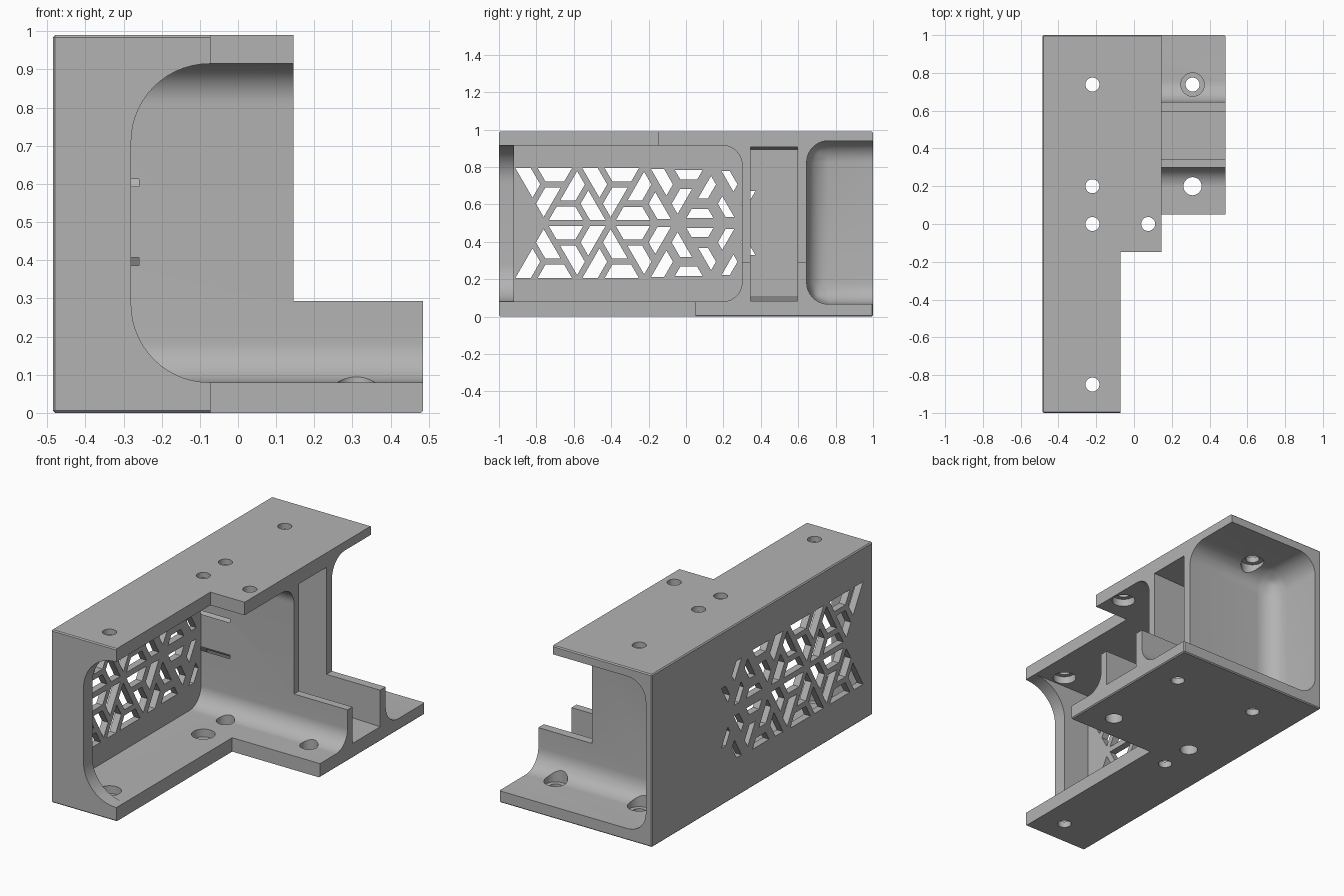
import bpy, bmesh
from math import pi, cos, sin
from mathutils import Vector

if "Cube" in bpy.data.objects:
    bpy.data.objects.remove(bpy.data.objects["Cube"])

W, L, H = 0.485, 1.0, 0.99      # half width, half length, height
SKIN = -0.445                   # inner face of the thin side wall

grey = bpy.data.materials.new("plain grey")
grey.use_nodes = True
colour = (0.45, 0.45, 0.45, 1)
grey.diffuse_color = colour
grey.node_tree.nodes["Principled BSDF"].inputs["Base Color"].default_value = colour


def add_prism(bm, pts, axis, lo, hi):
    """Extrude a 2D outline along one axis; the other two axes keep their order."""
    def place(p, t):
        v = list(p)
        v.insert(axis, t)
        return bm.verts.new(v)
    a = [place(p, lo) for p in pts]
    b = [place(p, hi) for p in pts]
    bm.faces.new(a)
    bm.faces.new(b[::-1])
    for i in range(len(a)):
        j = (i + 1) % len(a)
        bm.faces.new((a[j], a[i], b[i], b[j]))


def finish(name, bm):
    bmesh.ops.recalc_face_normals(bm, faces=bm.faces[:])
    me = bpy.data.meshes.new(name)
    bm.to_mesh(me)
    bm.free()
    me.materials.append(grey)
    ob = bpy.data.objects.new(name, me)
    bpy.context.collection.objects.link(ob)
    return ob


def box(name, x, y, z, bevel=0, segments=1):
    bm = bmesh.new()
    add_prism(bm, [(x[0], y[0]), (x[1], y[0]), (x[1], y[1]), (x[0], y[1])], 2, *z)
    if bevel:
        bmesh.ops.bevel(bm, geom=bm.edges[:], offset=bevel, segments=segments,
                        profile=0.5, affect='EDGES')
    return finish(name, bm)


def prism(name, pts, axis, lo, hi):
    bm = bmesh.new()
    add_prism(bm, pts, axis, lo, hi)
    return finish(name, bm)


def arc(cx, cy, r, start, steps=14):
    return [(cx + r * cos(start + pi / 2 * i / steps),
             cy + r * sin(start + pi / 2 * i / steps)) for i in range(steps + 1)]


def circle(cx, cy, r, n=32):
    return [(cx + r * cos(2 * pi * i / n), cy + r * sin(2 * pi * i / n)) for i in range(n)]


def inset(pts, d):
    """Move every side of a convex outline inwards by d."""
    pts = [Vector(p) for p in pts]
    mid = sum(pts, Vector((0, 0))) / len(pts)
    lines = []
    for i, p in enumerate(pts):
        u = (pts[(i + 1) % len(pts)] - p).normalized()
        n = Vector((-u.y, u.x))
        if n.dot(mid - p) < 0:
            n = -n
        lines.append((p + n * d, u))
    out = []
    for i, (q, v) in enumerate(lines):
        p, u = lines[i - 1]
        t = (q - p).cross(v) / u.cross(v)
        out.append(tuple(p + u * t))
    return out


def cut(target, cutter):
    cutter.hide_render = True
    mod = target.modifiers.new("cut", 'BOOLEAN')
    mod.operation, mod.solver, mod.object = 'DIFFERENCE', 'EXACT', cutter
    bpy.context.view_layer.objects.active = target
    bpy.ops.object.modifier_apply(modifier=mod.name)
    bpy.data.objects.remove(cutter)


# Solid block, stepped down at the right side
bracket = box("bracket", (-W, W), (-L, L), (0, H), 0.006)
cut(bracket, box("upper_step", (0.145, 1), (-2, 2), (0.293, 2)))

# Front pocket and the rounded opening of the front frame
LOW, TOP = 0.08, 0.915
r = 0.105
cut(bracket, prism("front_pocket", [(-0.92, TOP), (-0.92, LOW)]
                   + arc(0.3 - r, LOW + r, r, -pi / 2)
                   + arc(0.3 - r, TOP - r, r, 0), 0, SKIN, 1))
r = 0.205
cut(bracket, prism("front_opening", [(1, LOW), (1, TOP)]
                   + arc(-0.28 + r, TOP - r, r, pi / 2)
                   + arc(-0.28 + r, LOW + r, r, pi), 1, -2, -0.9))

# Shortened top and bottom plates at the front
cut(bracket, box("top_notch", (-0.072, 1), (-2, -0.147), (0.5, 2)))
cut(bracket, box("bottom_notch", (-0.072, 1), (-2, 0.05), (-1, 0.5)))

# Channel between the two webs, and the rounded rear pocket
cut(bracket, prism("channel", [(SKIN, 0.11), (0.6, 0.08), (0.6, 0.92), (SKIN, 0.89)],
                   1, 0.345, 0.595))
cut(bracket, box("rear_pocket", (SKIN, 1.5), (0.645, 2), (0.067, 0.94), 0.115, 10))

# Screw holes with counterbores on the inside
column = [(-0.22, y) for y in (-0.85, 0, 0.2, 0.738)]
bores, sinks = bmesh.new(), bmesh.new()
for x, y in column + [(0.075, 0), (0.31, 0.738)]:
    add_prism(bores, circle(x, y, 0.037), 2, -1, 2)
    if x < 0.3:
        add_prism(sinks, circle(x, y, 0.062), 2, 0.8, 0.958)
    if y != 0.2 and x != 0.075:
        add_prism(sinks, circle(x, y, 0.062), 2, 0.035, 0.25)
for x in (-0.22, 0.31):
    add_prism(sinks, circle(x, 0.2, 0.048), 2, -1, 0.25)
cut(bracket, finish("bores", bores))
cut(bracket, finish("counterbores", sinks))

# Pinwheel lattice: each triangle is split into three trapezoids, mirrored in two rows
S, ROW, MID = 0.358, 0.31, 0.5
lattice = bmesh.new()
for side in (1, -1):
    for k in range(8):
        y0 = -0.94 + k * S / 2
        far, near = (ROW, 0) if k % 2 == 0 else (0, ROW)
        tri = [Vector((y0, far)), Vector((y0 + S / 2, near)), Vector((y0 + S, far))]
        if k % 2:
            tri = [tri[2], tri[1], tri[0]]
        centre = (tri[0] + tri[1] + tri[2]) / 3
        for i in range(3):
            a, b, c = tri[i], tri[(i + 1) % 3], tri[i - 1]
            piece = [a, a.lerp(b, 2 / 3), centre, a.lerp(c, 1 / 3)]
            y = sum(p.x for p in piece) / 4
            if y > 0.34:
                continue
            gap = 0.016 + 0.02 * max(0, y + 0.3) / 0.65
            add_prism(lattice, [(p[0], MID + side * p[1]) for p in inset(piece, gap)],
                      0, -1, -0.26)
cut(bracket, finish("lattice", lattice))

# Smooth the fillets and bores, keep the edges crisp
bpy.ops.object.select_all(action='DESELECT')
bracket.select_set(True)
bpy.context.view_layer.objects.active = bracket
bpy.ops.object.shade_smooth_by_angle(angle=pi / 6)
